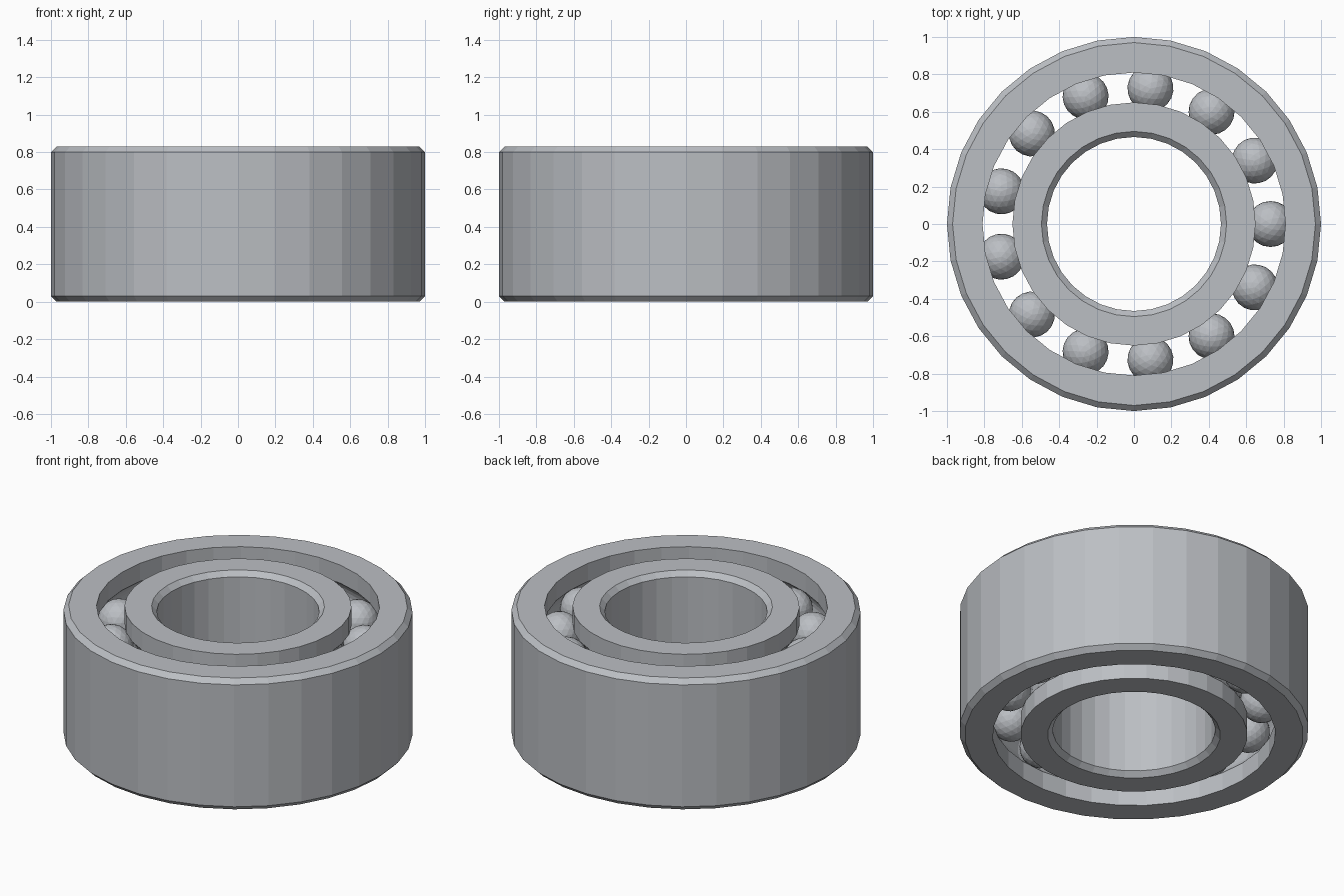
import bpy
import bmesh
from math import sin, cos, pi, asin
from mathutils import Matrix

if "Cube" in bpy.data.objects:
    bpy.data.objects.remove(bpy.data.objects["Cube"], do_unlink=True)

HEIGHT = 0.83
SEGMENTS = 32
CHAMFER = 0.03
BALL_R = 0.123
PITCH_R = 0.73          # radius of the circle of ball centres
HALF_GAP = 0.08         # half the gap between the two rings
BALLS = 13
ROWS = (HEIGHT * 0.25, HEIGHT * 0.75)

steel = bpy.data.materials.new("steel_grey")
steel.use_nodes = True
COLOUR = (0.50, 0.52, 0.55, 1)
steel.diffuse_color = COLOUR
steel.node_tree.nodes["Principled BSDF"].inputs["Base Color"].default_value = COLOUR


def add_object(name, bm):
    mesh = bpy.data.meshes.new(name)
    bmesh.ops.recalc_face_normals(bm, faces=bm.faces[:])
    bm.to_mesh(mesh)
    bm.free()
    mesh.materials.append(steel)
    obj = bpy.data.objects.new(name, mesh)
    bpy.context.collection.objects.link(obj)
    return obj


def race_profile(side):
    """Grooved wall from bottom to top; side is 1 for outer, -1 for inner."""
    wall = PITCH_R + side * HALF_GAP
    points = [(wall, 0)]
    reach = pi / 2 - asin(HALF_GAP / BALL_R)
    steps = 8
    for z in ROWS:
        for i in range(steps + 1):
            a = reach * (2 * i / steps - 1)
            points.append((PITCH_R + side * BALL_R * cos(a), z + BALL_R * sin(a)))
    points.append((wall, HEIGHT))
    return points


def ring(name, side, plain_r):
    """Lathe a race ring whose plain wall has chamfered rims."""
    rim = plain_r - side * CHAMFER
    profile = race_profile(side) + [
        (rim, HEIGHT), (plain_r, HEIGHT - CHAMFER), (plain_r, CHAMFER), (rim, 0)]
    bm = bmesh.new()
    loops = []
    for s in range(SEGMENTS):
        a = 2 * pi * s / SEGMENTS
        loops.append([bm.verts.new((r * cos(a), r * sin(a), z)) for r, z in profile])
    n = len(profile)
    for s in range(SEGMENTS):
        here, there = loops[s], loops[(s + 1) % SEGMENTS]
        for i in range(n):
            j = (i + 1) % n
            bm.faces.new((here[i], there[i], there[j], here[j]))
    return add_object(name, bm)


# Outer and inner rings
ring("outer_ring", 1, 1.0)
ring("inner_ring", -1, 0.465)

# Two rows of balls
for row_name, z in zip(("lower", "upper"), ROWS):
    bm = bmesh.new()
    for k in range(BALLS):
        place = Matrix.Rotation(2 * pi * k / BALLS, 4, 'Z') @ Matrix.Translation((PITCH_R, 0, z))
        bmesh.ops.create_icosphere(bm, subdivisions=3, radius=BALL_R, matrix=place)
    add_object(row_name + "_ball_row", bm)
